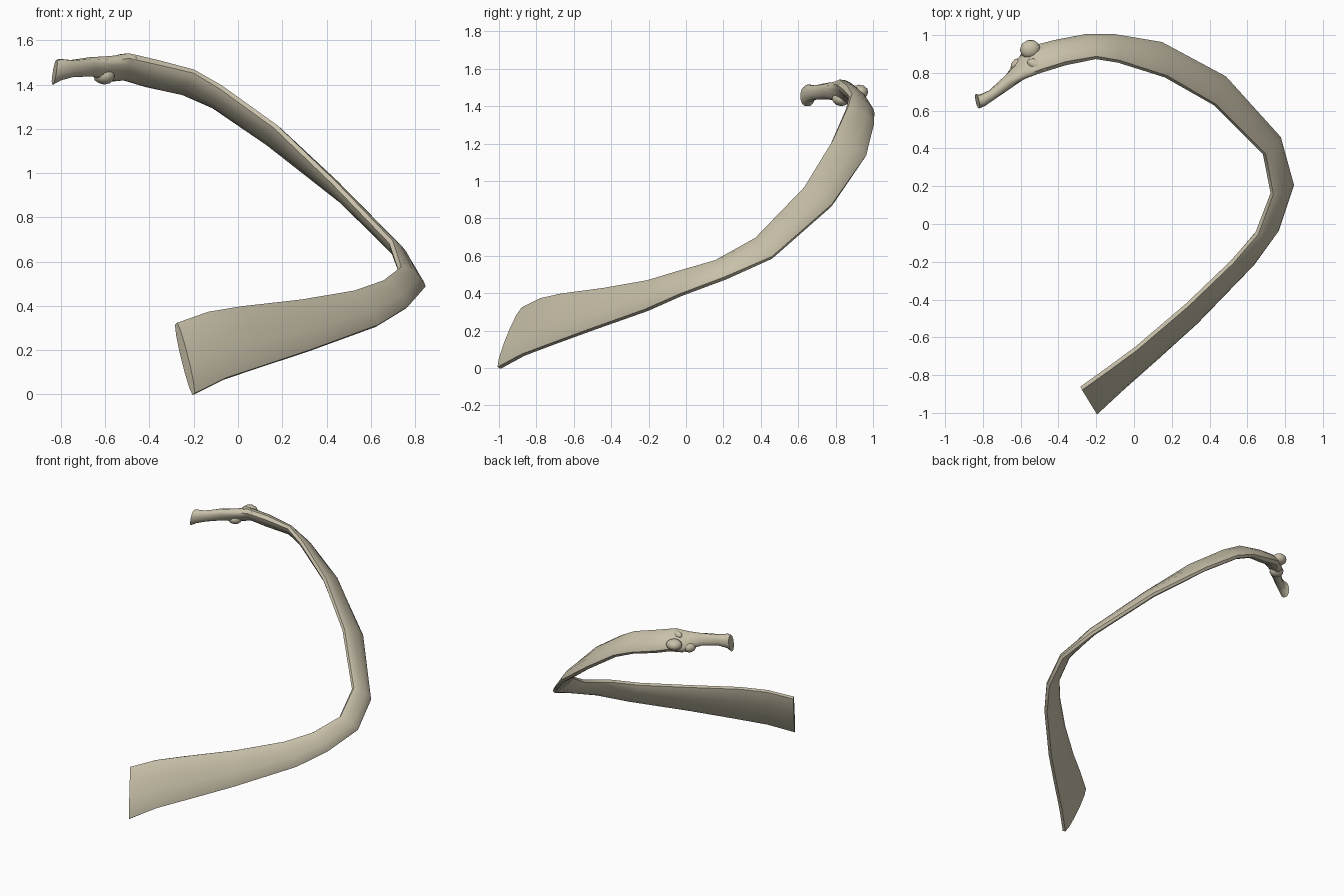
import bpy, bmesh, math
from mathutils import Vector

cube = bpy.data.objects.get("Cube")
if cube:
    bpy.data.objects.remove(cube, do_unlink=True)

bone = bpy.data.materials.new("pale bone")
bone.use_nodes = True
colour = (0.58, 0.53, 0.40, 1)
bone.diffuse_color = colour
bone.node_tree.nodes["Principled BSDF"].inputs["Base Color"].default_value = colour

SIDES = 12


def finish(name, bm):
    bmesh.ops.recalc_face_normals(bm, faces=bm.faces)
    mesh = bpy.data.meshes.new(name)
    bm.to_mesh(mesh)
    bm.free()
    mesh.materials.append(bone)
    ob = bpy.data.objects.new(name, mesh)
    bpy.context.collection.objects.link(ob)
    bpy.ops.object.select_all(action="DESELECT")
    ob.select_set(True)
    bpy.context.view_layer.objects.active = ob
    bpy.ops.object.shade_smooth_by_angle(angle=math.radians(50))
    return ob


# Stations along the rib: upper inner edge, lower outer edge, thickness
stations = [
    ((-.28, -.87, .32), (-.20, -1.0, .00), .06),
    ((-.14, -.77, .37), (-.06, -.87, .07), .06),
    ((.01, -.66, .395), (.12, -.71, .13), .06),
    ((.28, -.43, .425), (.33, -.52, .20), .06),
    ((.52, -.20, .465), (.63, -.21, .31), .06),
    ((.65, -.05, .51), (.76, -.03, .39), .06),
    ((.73, .16, .57), (.84, .21, .48), .06),
    ((.69, .37, .69), (.77, .46, .59), .055),
    ((.43, .63, .96), (.48, .78, .87), .055),
    ((.17, .78, 1.21), (.14, .96, 1.13), .06),
    ((-.08, .86, 1.39), (-.11, 1.0, 1.30), .06),
    ((-.20, .88, 1.46), (-.25, 1.0, 1.36), .06),
    ((-.36, .85, 1.50), (-.42, .965, 1.40), .08),
    ((-.49, .81, 1.53), (-.52, .94, 1.43), .08),
    ((-.57, .78, 1.52), (-.595, .89, 1.42), .07),
    ((-.66, .74, 1.52), (-.665, .77, 1.44), .07),
    ((-.75, .68, 1.51), (-.75, .69, 1.435), .055),
    ((-.80, .65, 1.515), (-.805, .66, 1.42), .065),
    ((-.82, .65, 1.51), (-.838, .65, 1.40), .08),
]

# Rib shaft, neck and head as one blunt-edged loft
bm = bmesh.new()
mids = [(Vector(a) + Vector(b)) / 2 for a, b, t in stations]
rings = []
for i, (a, b, thick) in enumerate(stations):
    half = (Vector(a) - Vector(b)) / 2
    tangent = mids[min(i + 1, len(mids) - 1)] - mids[max(i - 1, 0)]
    side = tangent.cross(half).normalized() * thick / 2
    ring = []
    for k in range(SIDES):
        ang = math.tau * (k + 0.5) / SIDES
        s = math.sin(ang)
        across = math.copysign(abs(s) ** 0.75, s)
        ring.append(bm.verts.new(mids[i] + half * math.cos(ang) * 1.03 + side * across))
    rings.append(ring)
for r, q in zip(rings, rings[1:]):
    for k in range(SIDES):
        n = (k + 1) % SIDES
        bm.faces.new((r[k], r[n], q[n], q[k]))
bm.faces.new(rings[0])
bm.faces.new(rings[-1])
finish("rib_shaft", bm)


# Rounded bony knobs around the neck
def knob(name, centre, size, turn):
    knob_bm = bmesh.new()
    bmesh.ops.create_icosphere(knob_bm, subdivisions=2, radius=1)
    ob = finish(name, knob_bm)
    ob.location, ob.scale = centre, size
    ob.rotation_euler.z = turn


knob("tubercle", (-.55, .925, 1.475), (.055, .05, .04), .3)
knob("neck_underside_bump", (-.605, .83, 1.44), (.05, .05, .04), .6)
knob("neck_crest", (-.51, .84, 1.515), (.06, .03, .025), -.4)
